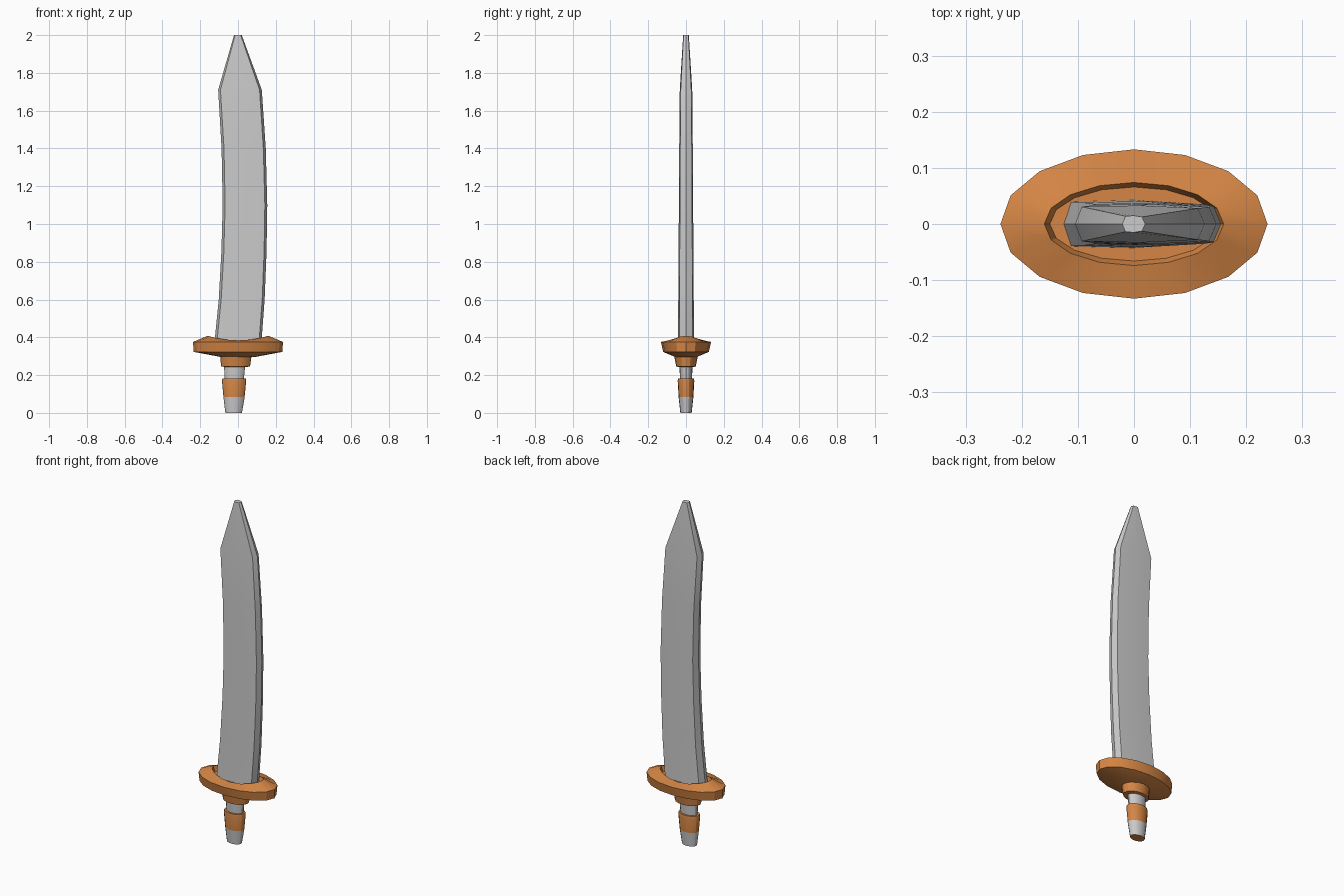
import bpy, bmesh, math

if "Cube" in bpy.data.objects:
    bpy.data.objects.remove(bpy.data.objects["Cube"])

orange = bpy.data.materials.new("copper_orange")
orange.diffuse_color = (0.67, 0.24, 0.06, 1)
orange.use_nodes = True
orange.node_tree.nodes["Principled BSDF"].inputs["Base Color"].default_value = orange.diffuse_color


def loft(name, rings, mat=None):
    """Skin a list of equal-length point rings and cap both ends."""
    bm = bmesh.new()
    loops = [[bm.verts.new(p) for p in r] for r in rings]
    n = len(loops[0])
    for a, b in zip(loops, loops[1:]):
        for i in range(n):
            j = (i + 1) % n
            bm.faces.new((a[i], a[j], b[j], b[i]))
    bm.faces.new(loops[0][::-1])
    bm.faces.new(loops[-1])
    bmesh.ops.recalc_face_normals(bm, faces=bm.faces)
    mesh = bpy.data.meshes.new(name)
    bm.to_mesh(mesh)
    bm.free()
    obj = bpy.data.objects.new(name, mesh)
    bpy.context.collection.objects.link(obj)
    if mat:
        mesh.materials.append(mat)
    bpy.ops.object.select_all(action='DESELECT')
    obj.select_set(True)
    bpy.context.view_layer.objects.active = obj
    bpy.ops.object.shade_smooth_by_angle(angle=math.radians(25))
    return obj


def oval(rx, ry, z, cx=0.0, lift=0.0, n=16):
    """Elliptical ring; lift raises its two x ends."""
    ring = []
    for i in range(n):
        a = 2 * math.pi * i / n
        c = math.cos(a)
        ring.append((cx + rx * c, ry * math.sin(a), z + lift * c * c))
    return ring


def blade_ring(z, left, right, half, bevel):
    """Eight-sided section: two edges, bevelled corners, a central ridge."""
    mid = (left + right) / 2
    side = [(left + bevel, half * 0.93), (mid, half), (right - bevel, half * 0.85)]
    pts = [(left, 0)] + side + [(right, 0)] + [(x, -y) for x, y in side[::-1]]
    return [(x, y, z) for x, y in pts]


# Curved blade: z, left edge, right edge, half thickness, bevel width
sections = [
    (0.34, -0.128, 0.118, 0.043, 0.013),
    (0.40, -0.122, 0.126, 0.042, 0.013),
    (0.60, -0.102, 0.141, 0.041, 0.013),
    (0.85, -0.088, 0.151, 0.039, 0.013),
    (1.10, -0.081, 0.155, 0.038, 0.013),
    (1.40, -0.087, 0.147, 0.036, 0.013),
    (1.71, -0.105, 0.126, 0.033, 0.012),
    (2.00, -0.021, 0.020, 0.015, 0.006),
]
loft("blade", [blade_ring(*s) for s in sections])

# Oval hand guard with a raised inner lip and a recess around the blade
loft("guard", [
    oval(0.085, 0.055, 0.295),
    oval(0.235, 0.121, 0.323),
    oval(0.238, 0.133, 0.376),
    oval(0.160, 0.074, 0.384, lift=0.024),
    oval(0.150, 0.066, 0.365, lift=0.010),
], orange)

# Collar under the guard
loft("collar", [
    oval(0.062, 0.045, 0.244, -0.012),
    oval(0.077, 0.052, 0.246, -0.013),
    oval(0.083, 0.063, 0.305, -0.011),
], orange)

# Grip neck
loft("grip", [
    oval(0.050, 0.031, 0.170, -0.020),
    oval(0.056, 0.035, 0.250, -0.018),
])

# Grip band
loft("grip_band", [
    oval(0.056, 0.039, 0.083, -0.021),
    oval(0.064, 0.044, 0.170, -0.021),
    oval(0.062, 0.042, 0.182, -0.021),
], orange)

# Tapered pommel with a coloured end cap
pommel = loft("pommel", [
    oval(0.044, 0.030, 0.000, -0.023),
    oval(0.056, 0.039, 0.083, -0.021),
])
pommel.data.materials.append(None)
pommel.data.materials.append(orange)
for face in pommel.data.polygons:
    if face.normal.z < -0.9:
        face.material_index = 1
